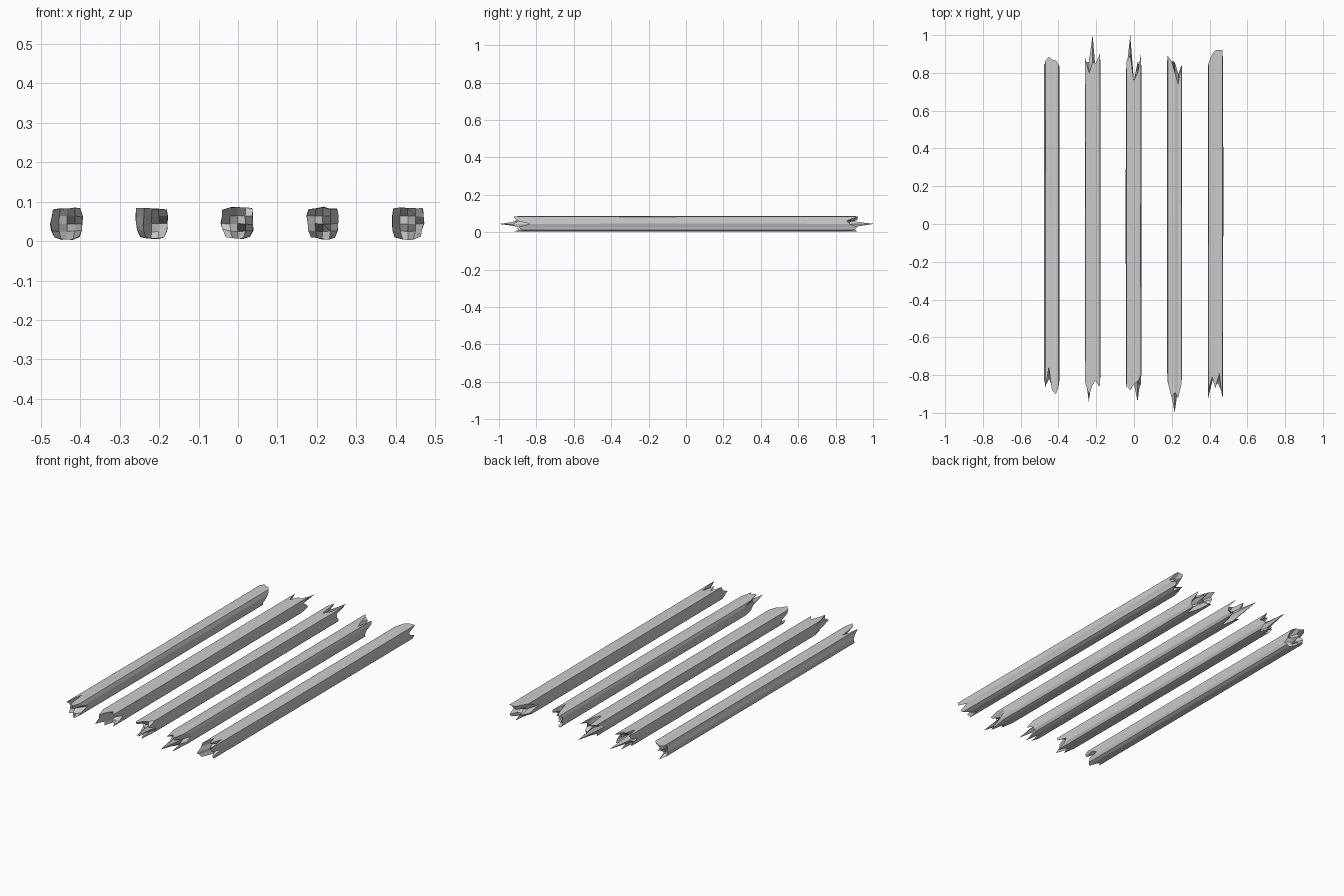
import bpy, bmesh, random

if "Cube" in bpy.data.objects:
    bpy.data.objects.remove(bpy.data.objects["Cube"])

random.seed(4)
N = 5                      # 5 x 5 points across each broken end

# centre x, outline of the far end, outline of the near end (left to right)
STICKS = [
    (-0.434, (.865, .885, .870, .865, .845), (.87, .76, .88, .90, .86)),
    (-0.220, (.880, .800, 1.00, .850, .900), (.84, .94, .85, .83, .86)),
    (-0.001, (.860, 1.00, .760, .800, .900), (.86, .88, .85, .94, .80)),
    (0.215, (.890, .860, .800, .740, .840), (.84, .92, 1.00, .92, .85)),
    (0.431, (.850, .900, .920, .920, .920), (.93, .81, .87, .79, .92)),
]


def section(i, j):
    """Rounded square section, flatter on top than below."""
    u, v = i / 2 - 1, j / 2 - 1
    k = 0.08 if v > 0 else 0.24
    x = u * (1 - k * v * v) * 0.040
    z = 0.044 + v * (1 - (0.05 if v > 0 else 0.2) * u * u) * 0.040
    edge = i in (0, 4) or j in (0, 4)
    r = 0.0025 if edge else 0.001
    return x + random.uniform(-r, r), max(0.003, z + random.uniform(-r, r))


def end_length(profile, i, j):
    """Splinter length: the longest spikes sit in the middle of the wood."""
    p = profile[i]
    if p > 0.925:
        return p if j == 2 else min(p, 0.93) - random.uniform(0.02, 0.12)
    if j == 4:
        return p
    if p < 0.82:
        return p + random.uniform(-0.03, 0.06)
    return p - random.uniform(0.0, 0.07) * (1.4 if j == 2 else 1)


RIM = ([(i, 0) for i in range(4)] + [(4, j) for j in range(4)] +
       [(i, 4) for i in range(4, 0, -1)] + [(0, j) for j in range(4, 0, -1)])

for n, (cx, far, near) in enumerate(STICKS):
    bm = bmesh.new()
    base = {(i, j): section(i, j) for i in range(N) for j in range(N)}
    caps = []
    # jagged broken ends
    for s, prof in ((-1, near), (1, far)):
        g = {k: bm.verts.new((cx + x, s * end_length(prof, *k), z))
             for k, (x, z) in base.items()}
        for i in range(N - 1):
            for j in range(N - 1):
                bm.faces.new((g[i, j], g[i + 1, j], g[i + 1, j + 1], g[i, j + 1]))
        caps.append([g[k] for k in RIM])
    # long sides, with one slightly uneven ring at mid-length
    mid = []
    for k in RIM:
        x, z = base[k]
        mid.append(bm.verts.new((cx + x + random.uniform(-.002, .002),
                                 random.uniform(-.25, .25),
                                 max(.003, z + random.uniform(-.0015, .0015)))))
    for a, b in ((caps[0], mid), (mid, caps[1])):
        for q in range(16):
            r = (q + 1) % 16
            bm.faces.new((a[q], a[r], b[r], b[q]))
    bmesh.ops.recalc_face_normals(bm, faces=bm.faces)
    me = bpy.data.meshes.new(f"splintered_pole_{n + 1}")
    bm.to_mesh(me)
    bm.free()
    ob = bpy.data.objects.new(me.name, me)
    bpy.context.collection.objects.link(ob)
